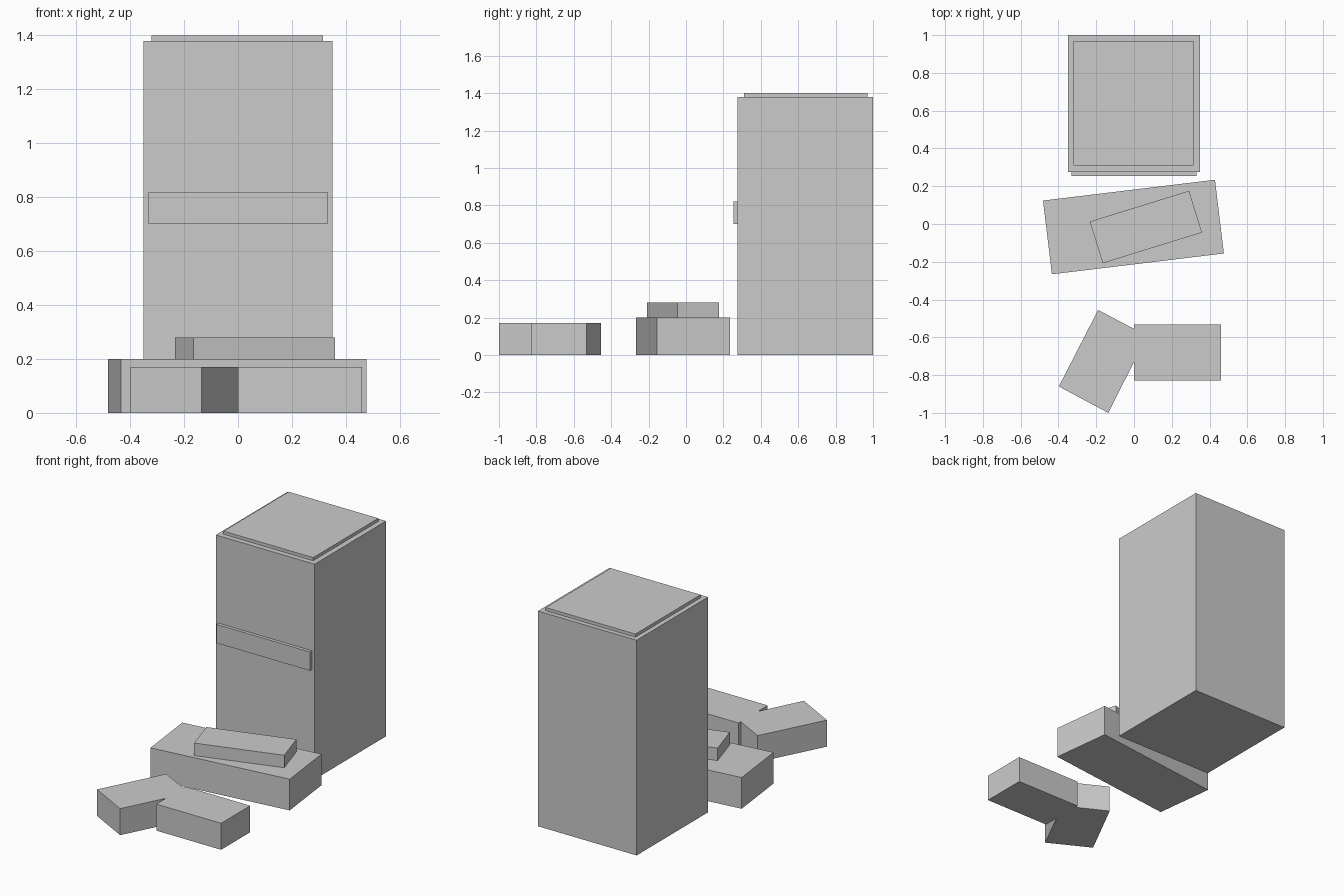
import bpy
import bmesh
from math import radians
from mathutils import Matrix, Vector

cube = bpy.data.objects.get("Cube")
if cube:
    bpy.data.objects.remove(cube, do_unlink=True)

grey = bpy.data.materials.new("plain grey")
grey.use_nodes = True
colour = (0.6, 0.6, 0.6, 1)
grey.diffuse_color = colour
grey.node_tree.nodes["Principled BSDF"].inputs["Base Color"].default_value = colour


def finish(name, bm):
    """Turn a bmesh into a flat-shaded object."""
    bmesh.ops.recalc_face_normals(bm, faces=bm.faces)
    mesh = bpy.data.meshes.new(name)
    bm.to_mesh(mesh)
    bm.free()
    mesh.materials.append(grey)
    obj = bpy.data.objects.new(name, mesh)
    bpy.context.collection.objects.link(obj)
    return obj


def block(name, centre, size, bottom, top, angle=0):
    """Box with a footprint centre and size, a height range and a turn about z."""
    bm = bmesh.new()
    bmesh.ops.create_cube(bm, size=1, matrix=Matrix.Diagonal((*size, top - bottom, 1)))
    obj = finish(name, bm)
    obj.location = (*centre, (bottom + top) / 2)
    obj.rotation_euler.z = radians(angle)
    return obj


def prism(name, outline, height):
    """Upright prism standing on the ground."""
    bm = bmesh.new()
    base = bm.faces.new([bm.verts.new((x, y, 0)) for x, y in outline])
    top = bmesh.ops.extrude_face_region(bm, geom=[base], use_keep_orig=True)
    moved = [v for v in top["geom"] if isinstance(v, bmesh.types.BMVert)]
    bmesh.ops.translate(bm, verts=moved, vec=Vector((0, 0, height)))
    return finish(name, bm)


# Tall tower with a raised roof panel and a front band
block("tower", (0, 0.638), (0.70, 0.724), 0, 1.38)
block("roof_panel", (-0.002, 0.64), (0.636, 0.66), 1.38, 1.40)
block("front_band", (0, 0.266), (0.664, 0.022), 0.70, 0.82)

# Two stacked slabs, each turned a little further
block("lower_slab", (-0.003, -0.016), (0.917, 0.393), 0, 0.20, 6.9)
block("upper_slab", (0.063, -0.016), (0.55, 0.231), 0.20, 0.28, 17.2)

# Low bent block: two wings joined into one footprint
prism("bent_block", [
    (-0.19, -0.455), (-0.398, -0.86), (-0.136, -1.0), (0, -0.73), (0, -0.828),
    (0.46, -0.828), (0.46, -0.533), (0, -0.533), (0, -0.555)], 0.17)
